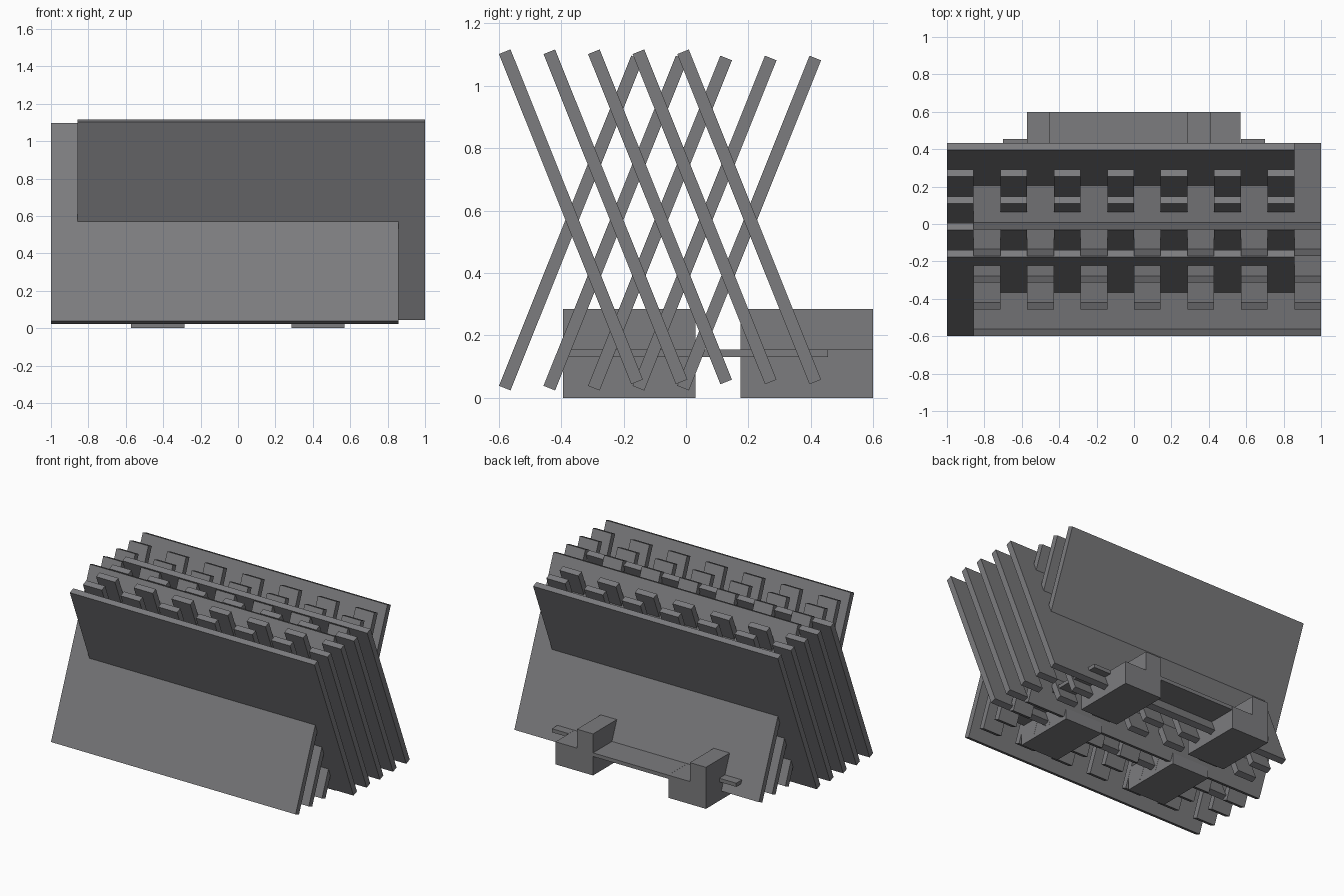
import bpy
import bmesh
import math
from mathutils import Matrix

cube = bpy.data.objects.get("Cube")
if cube:
    bpy.data.objects.remove(cube, do_unlink=True)

grey = bpy.data.materials.new("warm grey")
grey.use_nodes = True
grey.diffuse_color = (0.20, 0.20, 0.21, 1)
grey.node_tree.nodes["Principled BSDF"].inputs["Base Color"].default_value = grey.diffuse_color

UNIT = 1 / 7            # strip width and slat spacing
LENGTH, THICK = 1.14, 0.04
LEAN = math.atan2(0.424, 1.058)


def add_box(bm, low, high, turn=Matrix()):
    """Box between two corners, then moved by a matrix."""
    size = [h - l for l, h in zip(low, high)]
    mid = [(h + l) / 2 for l, h in zip(low, high)]
    place = turn @ Matrix.Translation(mid) @ Matrix.Diagonal((*size, 1))
    bmesh.ops.create_cube(bm, size=1, matrix=place)


def finish(bm, name):
    mesh = bpy.data.meshes.new(name)
    bm.to_mesh(mesh)
    bm.free()
    mesh.materials.append(grey)
    obj = bpy.data.objects.new(name, mesh)
    bpy.context.collection.objects.link(obj)
    return obj


def slat_row(name, lean, start, height):
    """Five leaning slats: solid outer ones, inner ones made of spaced strips."""
    for i in range(5):
        bm = bmesh.new()
        turn = (Matrix.Translation((0, -0.369 + i * UNIT, height))
                @ Matrix.Rotation(lean, 4, "X"))
        if i in (0, 4):
            spans = [(start, start + 13 * UNIT)]
        else:
            spans = [(start + 2 * k * UNIT, start + (2 * k + 1) * UNIT) for k in range(7)]
        for x0, x1 in spans:
            add_box(bm, (x0, -THICK / 2, -LENGTH / 2), (x1, THICK / 2, LENGTH / 2), turn)
        finish(bm, f"{name}_{i + 1}")


# Crossing slats
slat_row("forward_leaning_slat", LEAN, -1 + UNIT, 0.58)
slat_row("backward_leaning_slat", -LEAN, -1, 0.56)

# Stepped feet
for row, y0, y1 in (("front", -0.395, 0.03), ("back", 0.175, 0.6)):
    for side, x0 in (("right", -4 * UNIT), ("left", 2 * UNIT)):
        profile = [(0, 0), (0.285, 0), (0.285, 0.155), (0.122, 0.155), (0.122, 0.285), (0, 0.285)]
        bm = bmesh.new()
        face = bm.faces.new([bm.verts.new((x0 + x, y0, z)) for x, z in profile])
        grown = bmesh.ops.extrude_face_region(bm, geom=[face])["geom"]
        moved = [v for v in grown if isinstance(v, bmesh.types.BMVert)]
        bmesh.ops.translate(bm, verts=moved, vec=(0, y1 - y0, 0))
        bmesh.ops.recalc_face_normals(bm, faces=bm.faces)
        finish(bm, f"{row}_{side}_foot")

# Shelf joining the back feet
bm = bmesh.new()
add_box(bm, (-2 * UNIT, 0.36, 0.13), (2 * UNIT, 0.6, 0.155))
finish(bm, "back_shelf")

# Rails joining front and back feet
for side, sign in (("right", -1), ("left", 1)):
    bm = bmesh.new()
    x0, x1 = sorted((sign * 4 * UNIT, sign * 0.7))
    add_box(bm, (x0, -0.375, 0.13), (x1, 0.455, 0.155))
    finish(bm, f"{side}_rail")
